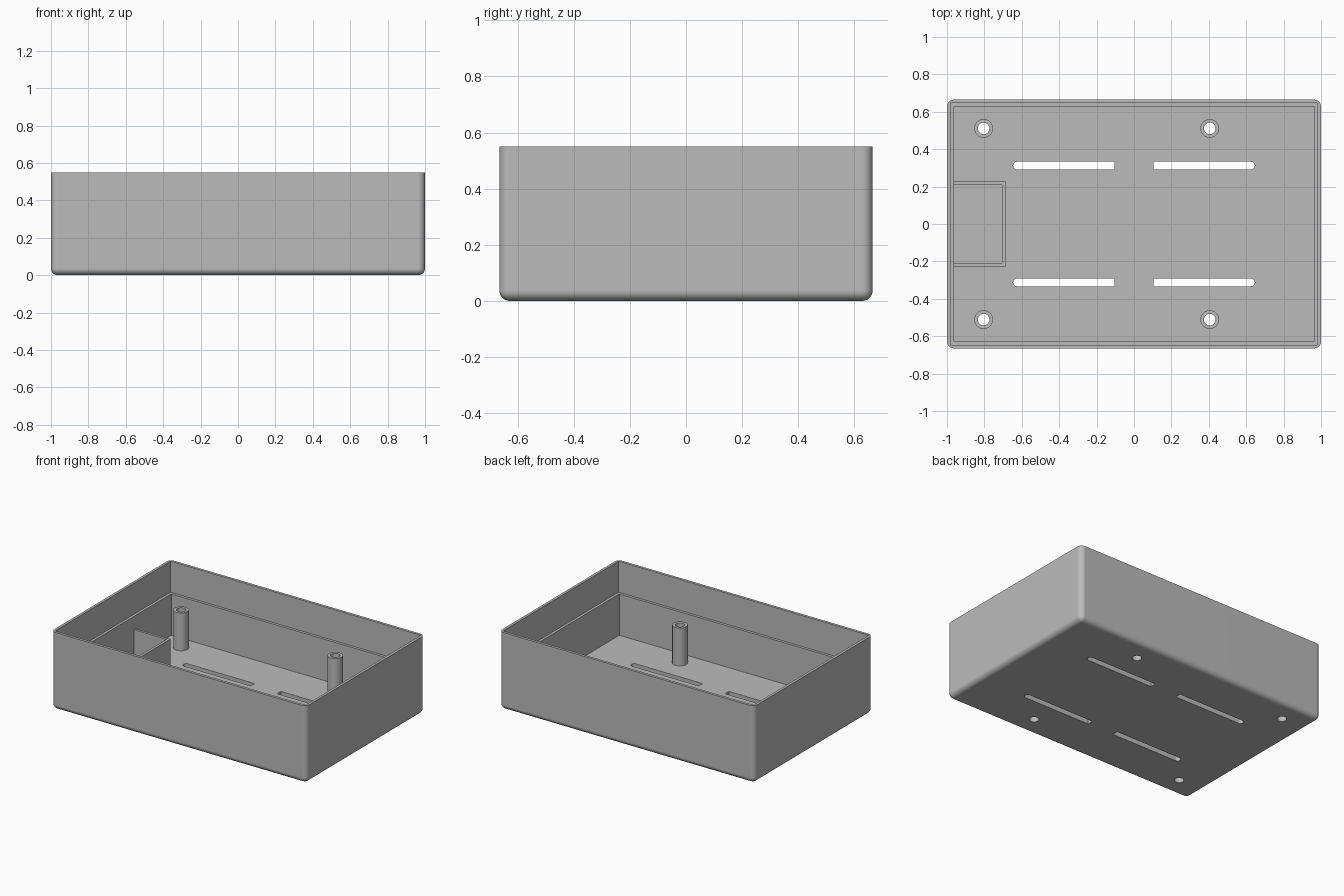
import bpy, bmesh, math

if "Cube" in bpy.data.objects:
    bpy.data.objects.remove(bpy.data.objects["Cube"])

HALF_X, HALF_Y, HEIGHT = 1.0, 0.665, 0.55
WALL = 0.037
LEDGE_Z = 0.33
POST_TOP = 0.305

grey = bpy.data.materials.new("plain grey")
grey.use_nodes = True
color = (0.5, 0.5, 0.5, 1)
grey.diffuse_color = color
grey.node_tree.nodes["Principled BSDF"].inputs["Base Color"].default_value = color


def finish(name, bm):
    bmesh.ops.recalc_face_normals(bm, faces=bm.faces)
    mesh = bpy.data.meshes.new(name)
    bm.to_mesh(mesh)
    bm.free()
    obj = bpy.data.objects.new(name, mesh)
    bpy.context.collection.objects.link(obj)
    mesh.materials.append(grey)
    return obj


def prism(name, outline, z0, z1, fillet=0):
    """Extrude an outline; optionally round every edge except the top rim."""
    bm = bmesh.new()
    base = bm.faces.new([bm.verts.new((x, y, z0)) for x, y in outline])
    top = bmesh.ops.extrude_face_region(bm, geom=[base], use_keep_orig=True)
    for v in top["geom"]:
        if isinstance(v, bmesh.types.BMVert):
            v.co.z = z1
    if fillet:
        bmesh.ops.recalc_face_normals(bm, faces=bm.faces)
        edges = [e for e in bm.edges if min(v.co.z for v in e.verts) < z1 - 1e-4]
        bmesh.ops.bevel(bm, geom=edges, offset=fillet, segments=6,
                        profile=0.5, affect='EDGES')
    return finish(name, bm)


def rectangle(hx, hy):
    return [(-hx, -hy), (hx, -hy), (hx, hy), (-hx, hy)]


def arc(cx, cy, r, start, end, n):
    steps = [start + (end - start) * i / n for i in range(n + 1)]
    return [(cx + r * math.cos(a), cy + r * math.sin(a)) for a in steps]


def select_only(obj):
    bpy.ops.object.select_all(action='DESELECT')
    obj.select_set(True)
    bpy.context.view_layer.objects.active = obj


def cut(obj, cutter):
    mod = obj.modifiers.new("cut", 'BOOLEAN')
    mod.operation, mod.solver, mod.object = 'DIFFERENCE', 'EXACT', cutter
    select_only(obj)
    bpy.ops.object.modifier_apply(modifier=mod.name)
    bpy.data.objects.remove(cutter)


def smooth(obj):
    select_only(obj)
    bpy.ops.object.shade_smooth_by_angle(angle=math.radians(35))


# Rounded shell with a stepped cavity
tray = prism("tray", rectangle(HALF_X, HALF_Y), 0, HEIGHT, fillet=WALL)
cut(tray, prism("cavity", rectangle(HALF_X - WALL, HALF_Y - WALL), WALL, HEIGHT + 0.1))
cut(tray, prism("lip", rectangle(HALF_X - WALL / 2, HALF_Y - WALL / 2), LEDGE_Z, HEIGHT + 0.1))

# Vent slots: rounded outer ends, square inner ends
for side in (-1, 1):
    for y in (-0.312, 0.312):
        end = [(side * x, py) for x, py in
               arc(0.625, y, 0.021, -math.pi / 2, math.pi / 2, 12)]
        outline = [(side * 0.103, y + 0.021), (side * 0.103, y - 0.021)] + end
        cut(tray, prism("slot", outline, -0.1, 0.1))

# Hollow mounting posts with holes through the floor
post_names = {(-0.804, -0.511): "front_right_post", (-0.804, 0.511): "back_right_post",
              (0.405, -0.511): "front_left_post", (0.405, 0.511): "back_left_post"}
for (x, y), name in post_names.items():
    hole = arc(x, y, 0.031, 0, 2 * math.pi, 32)[:-1]
    cut(tray, prism("hole", hole, -0.1, 0.1))
    bm = bmesh.new()
    section = [(0.031, WALL), (0.05, WALL), (0.05, POST_TOP), (0.031, POST_TOP)]
    verts = [bm.verts.new((r, 0, z)) for r, z in section]
    edges = [bm.edges.new((verts[i], verts[(i + 1) % 4])) for i in range(4)]
    bmesh.ops.spin(bm, geom=verts + edges, cent=(0, 0, 0), axis=(0, 0, 1),
                   angle=2 * math.pi, steps=32)
    bmesh.ops.remove_doubles(bm, verts=bm.verts, dist=1e-4)
    post = finish(name, bm)
    post.location = (x, y, 0)
    smooth(post)

# Thin three-sided compartment wall against the end wall
wall_x, front, thick = -HALF_X + WALL, 0.227, 0.018
outer_x = -0.688
outline = [(wall_x, -front), (outer_x, -front), (outer_x, front), (wall_x, front),
           (wall_x, front - thick), (outer_x - thick, front - thick),
           (outer_x - thick, thick - front), (wall_x, thick - front)]
prism("compartment_wall", outline, WALL, 0.237)

# Smooth fillets with flat large faces
smooth(tray)
weighted = tray.modifiers.new("even shading", 'WEIGHTED_NORMAL')
weighted.keep_sharp = True
